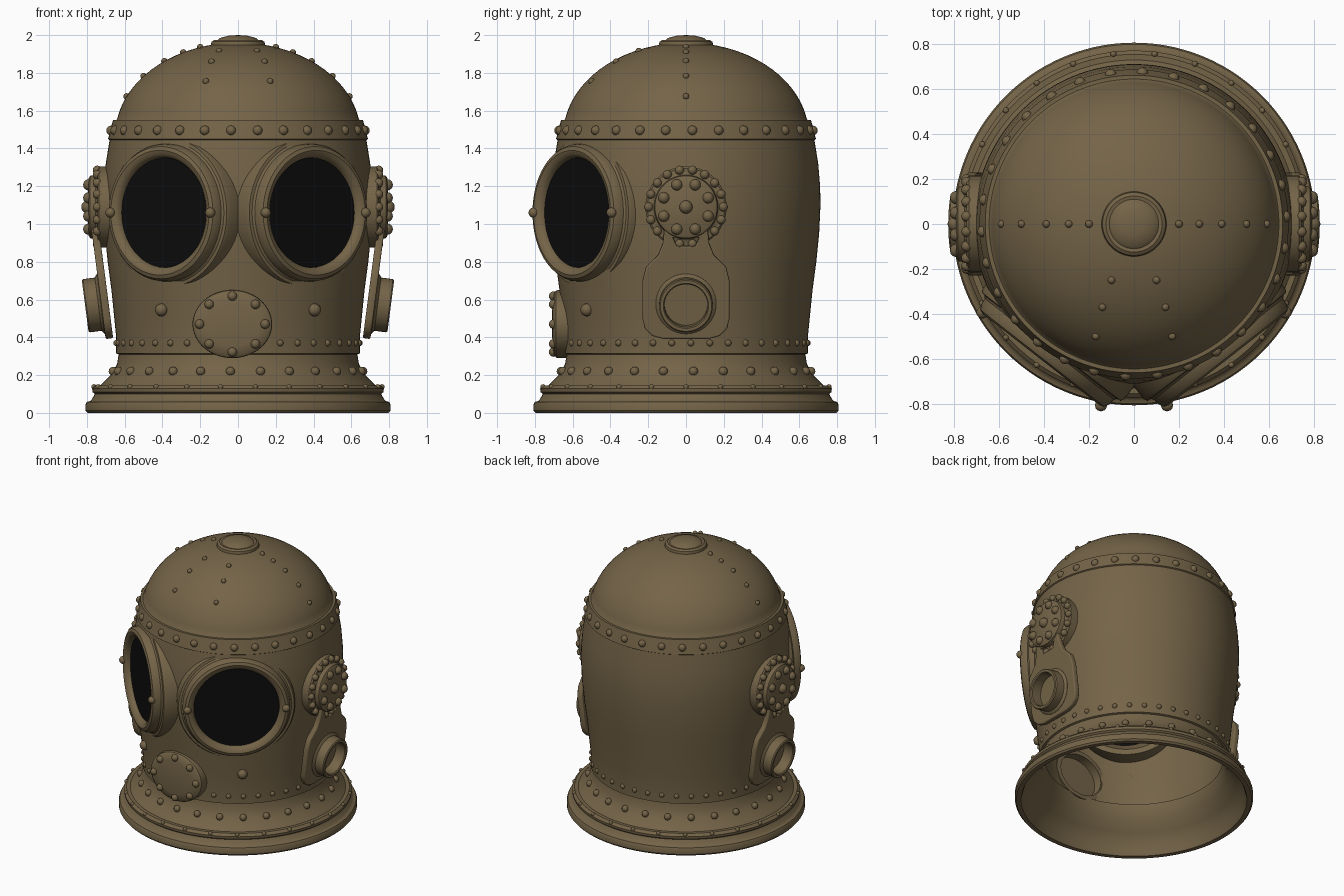
import bpy, bmesh, math
from mathutils import Matrix, Vector

if "Cube" in bpy.data.objects:
    bpy.data.objects.remove(bpy.data.objects["Cube"])


def material(name, rgb):
    m = bpy.data.materials.new(name)
    m.diffuse_color = (*rgb, 1)
    m.use_nodes = True
    m.node_tree.nodes["Principled BSDF"].inputs["Base Color"].default_value = m.diffuse_color
    return m


BRASS = material("aged brass", (0.175, 0.127, 0.064))
GLASS = material("black glass", (0.004, 0.004, 0.004))
UP = Vector((0, 0, 1))


def frame(origin, normal, up=UP):
    """Matrix whose local z points along normal and local y points up."""
    n = Vector(normal).normalized()
    x = up.cross(n).normalized()
    m = Matrix((x, n.cross(x), n)).transposed().to_4x4()
    m.translation = origin
    return m


def finish(name, me, mat, angle=35):
    me.materials.clear()
    me.materials.append(mat)
    me.shade_smooth()
    me.set_sharp_from_angle(angle=math.radians(angle))
    ob = bpy.data.objects.new(name, me)
    bpy.context.collection.objects.link(ob)
    return ob


def from_bm(name, bm, mat, angle=35):
    bmesh.ops.recalc_face_normals(bm, faces=bm.faces)
    me = bpy.data.meshes.new(name)
    bm.to_mesh(me)
    bm.free()
    return finish(name, me, mat, angle)


def lathe(name, profile, m=Matrix(), steps=64, closed=False, mat=BRASS):
    """Revolve (radius, height) points about local z."""
    bm = bmesh.new()
    rings = []
    for r, z in profile:
        if r < 1e-5:
            rings.append([bm.verts.new(m @ Vector((0, 0, z)))])
        else:
            rings.append([bm.verts.new(m @ Vector((r * math.cos(a), r * math.sin(a), z)))
                          for a in (2 * math.pi * i / steps for i in range(steps))])
    pairs = list(zip(rings, rings[1:])) + ([(rings[-1], rings[0])] if closed else [])
    for a, b in pairs:
        for i in range(steps):
            j = (i + 1) % steps
            quad = [a[i % len(a)], a[j % len(a)], b[j % len(b)], b[i % len(b)]]
            face = list(dict.fromkeys(quad))
            if len(face) > 2:
                bm.faces.new(face)
    return from_bm(name, bm, mat)


def rivets(name, points):
    """One mesh of round rivet heads from (location, radius)."""
    bm = bmesh.new()
    for p, r in points:
        bmesh.ops.create_uvsphere(bm, u_segments=12, v_segments=8, radius=r,
                                  matrix=Matrix.Translation(p))
    return from_bm(name, bm, BRASS, 60)


def circle(n, r, z, start=0.0):
    return [Vector((r * math.cos(a), r * math.sin(a), z))
            for a in (start + 2 * math.pi * i / n for i in range(n))]


def dome_z(r):
    return 1.47 + 0.49 * math.sqrt(1 - (r / 0.65) ** 2)


# Helmet shell: dome, riveted band, barrel and flared collar, hollow inside
dome = [(0.65 * math.sin(t), 1.47 + 0.49 * math.cos(t))
        for t in (math.radians(80) * i / 16 for i in range(17))]
outer = dome + [(0.645, 1.55), (0.662, 1.55), (0.675, 1.50), (0.688, 1.45), (0.68, 1.445),
                (0.70, 1.32), (0.71, 1.2), (0.712, 1.1), (0.705, 0.95), (0.69, 0.8),
                (0.67, 0.65), (0.655, 0.5), (0.645, 0.4), (0.645, 0.315), (0.632, 0.31),
                (0.64, 0.26), (0.665, 0.21), (0.71, 0.165), (0.73, 0.145),
                (0.755, 0.145), (0.772, 0.128), (0.77, 0.11), (0.758, 0.10), (0.775, 0.07),
                (0.785, 0.062), (0.80, 0.058), (0.807, 0.045), (0.807, 0.012), (0.797, 0.0)]
inner = [(0.765, 0.0), (0.755, 0.02), (0.74, 0.08), (0.69, 0.14), (0.63, 0.21), (0.605, 0.28),
         (0.60, 0.31), (0.62, 0.312), (0.62, 0.4), (0.63, 0.5), (0.645, 0.65), (0.665, 0.8),
         (0.68, 0.95), (0.687, 1.1), (0.685, 1.2), (0.675, 1.32), (0.655, 1.45)]
inner += [(r * 0.965, z - 0.022) for r, z in reversed(dome)]
shell = lathe("helmet_shell", outer + inner, steps=112)

# Openings for the windows and the front plate
window_frames = [frame((s * 0.395, -0.58, 1.06), (s * 0.616, -0.788, 0)) for s in (1, -1)]
plate_frame = frame((-0.03, -0.665, 0.47), (0, -1, 0)) @ Matrix.Diagonal((1.17, 1, 1, 1))
cutters = [lathe("cutter", [(0, -0.35), (0.33, -0.35), (0.33, 0.25), (0, 0.25)], m)
           for m in window_frames]
cutters.append(lathe("cutter", [(0, -0.2), (0.155, -0.2), (0.155, 0.1), (0, 0.1)], plate_frame))
for c in cutters:
    c.hide_render = True
    mod = shell.modifiers.new("opening", 'BOOLEAN')
    mod.operation = 'DIFFERENCE'
    mod.object = c
deps = bpy.context.evaluated_depsgraph_get()
cut_mesh = bpy.data.meshes.new_from_object(shell.evaluated_get(deps))
for o in cutters + [shell]:
    bpy.data.objects.remove(o)
finish("helmet_shell", cut_mesh, BRASS)

# Crown cap
lathe("crown_cap", [(0, 2.0), (0.05, 1.997), (0.095, 1.985), (0.11, 1.972), (0.125, 1.975),
                    (0.14, 1.965), (0.145, 1.945), (0.14, 1.92)])

# Round windows with stepped rims
rim = [(0.40, -0.17), (0.40, -0.06), (0.392, -0.043), (0.375, -0.04), (0.365, -0.03),
       (0.362, 0.0), (0.35, 0.022), (0.33, 0.03), (0.308, 0.024), (0.292, 0.005),
       (0.287, -0.03), (0.29, -0.10), (0.36, -0.17)]
for side, m in zip(("right", "left"), window_frames):
    lathe(side + "_window_rim", rim, m, 80, True)
    lathe(side + "_window_glass", [(0, -0.012), (0.291, -0.012), (0.291, -0.03), (0, -0.03)],
          m, 80, mat=GLASS)
    rivets(side + "_window_bolts",
           [(m @ Vector((x, 0, 0.026)), 0.027) for x in (0.335, -0.335)])

# Oval front plate
lathe("front_plate", [(0, 0.045), (0.12, 0.042), (0.165, 0.034), (0.178, 0.022), (0.18, 0.01),
                      (0.18, -0.07), (0.15, -0.07), (0.15, -0.005), (0, -0.005)], plate_frame)
rivets("front_plate_bolts",
       [(plate_frame @ p, 0.025) for p in circle(8, 0.148, 0.036)])

# Side fittings: bolted flange, hanging strap plate and outlet tube
half = [(0.12, -0.18), (0.175, -0.165), (0.21, -0.13), (0.222, -0.08), (0.222, 0.12),
        (0.205, 0.19), (0.14, 0.255), (0.115, 0.32), (0.10, 0.45)]
slot = [(0.055, 0.30), (0.08, 0.36)]
tilt = math.radians(7.4)
for side, s in (("right", 1), ("left", -1)):
    turn = Matrix.Rotation(0 if s > 0 else math.pi, 4, 'Z')
    m = turn @ frame((0.70, 0, 1.09), (1, 0, 0))
    lathe(side + "_flange", [(0, 0.095), (0.15, 0.092), (0.165, 0.083), (0.17, 0.055),
                             (0.185, 0.045), (0.205, 0.045), (0.215, 0.035), (0.215, -0.06),
                             (0, -0.06)], m)
    pts = [(p, 0.03) for p in circle(8, 0.127, 0.09, math.pi / 8)]
    pts += [(p, 0.024) for p in circle(18, 0.198, 0.045)] + [(Vector((0, 0, 0.095)), 0.035)]
    rivets(side + "_flange_bolts", [(m @ p, r) for p, r in pts])

    m = turn @ frame((0.705, 0, 0.58), (math.cos(tilt), 0, -math.sin(tilt)))
    cu = bpy.data.curves.new("strap", 'CURVE')
    cu.dimensions, cu.fill_mode = '2D', 'BOTH'
    cu.extrude, cu.bevel_depth, cu.bevel_resolution = 0.012, 0.008, 2
    for outline in (half, slot):
        loop = outline + [(-x, y) for x, y in reversed(outline)]
        sp = cu.splines.new('POLY')
        sp.points.add(len(loop) - 1)
        for p, (x, y) in zip(sp.points, loop):
            p.co = (x, y, 0, 1)
        sp.use_cyclic_u = True
    tmp = bpy.data.objects.new("strap_outline", cu)
    me = bpy.data.meshes.new_from_object(tmp)
    bpy.data.objects.remove(tmp)
    me.transform(m)
    finish(side + "_strap_plate", me, BRASS)
    lathe(side + "_outlet_tube", [(0.16, 0.0), (0.16, 0.022), (0.148, 0.032), (0.142, 0.035),
                                  (0.142, 0.098), (0.136, 0.105), (0.12, 0.105), (0.114, 0.098),
                                  (0.114, 0.025), (0, 0.025)], m)

# Rivet rows around the band, barrel foot and collar
rivets("band_rivets", [(p, 0.026) for p in circle(30, 0.672, 1.495, 0.05)])
rivets("foot_rivets", [(p, 0.018) for p in circle(40, 0.642, 0.37, 0.04)
                       if not (p.y < 0 and -0.25 < p.x < 0.19)])
rivets("collar_rivets", [(p, 0.024) for p in circle(26, 0.662, 0.22, 0.06)])
rivets("rim_rivets", [(p, 0.014) for p in circle(26, 0.762, 0.138)])
rivets("cheek_bolts", [(Vector((s * 0.405, -0.525, 0.545)), 0.034) for s in (1, -1)])

# Rivets along the dome seams
seam = [(s * r, 0) for s in (1, -1) for r in (0.2, 0.29, 0.39, 0.5, 0.59)]
seam += [(s * x, y) for s in (1, -1) for x, y in ((0.10, -0.25), (0.14, -0.37), (0.17, -0.50))]
rivets("dome_rivets", [(Vector((x, y, dome_z(math.hypot(x, y)))), 0.017) for x, y in seam])
